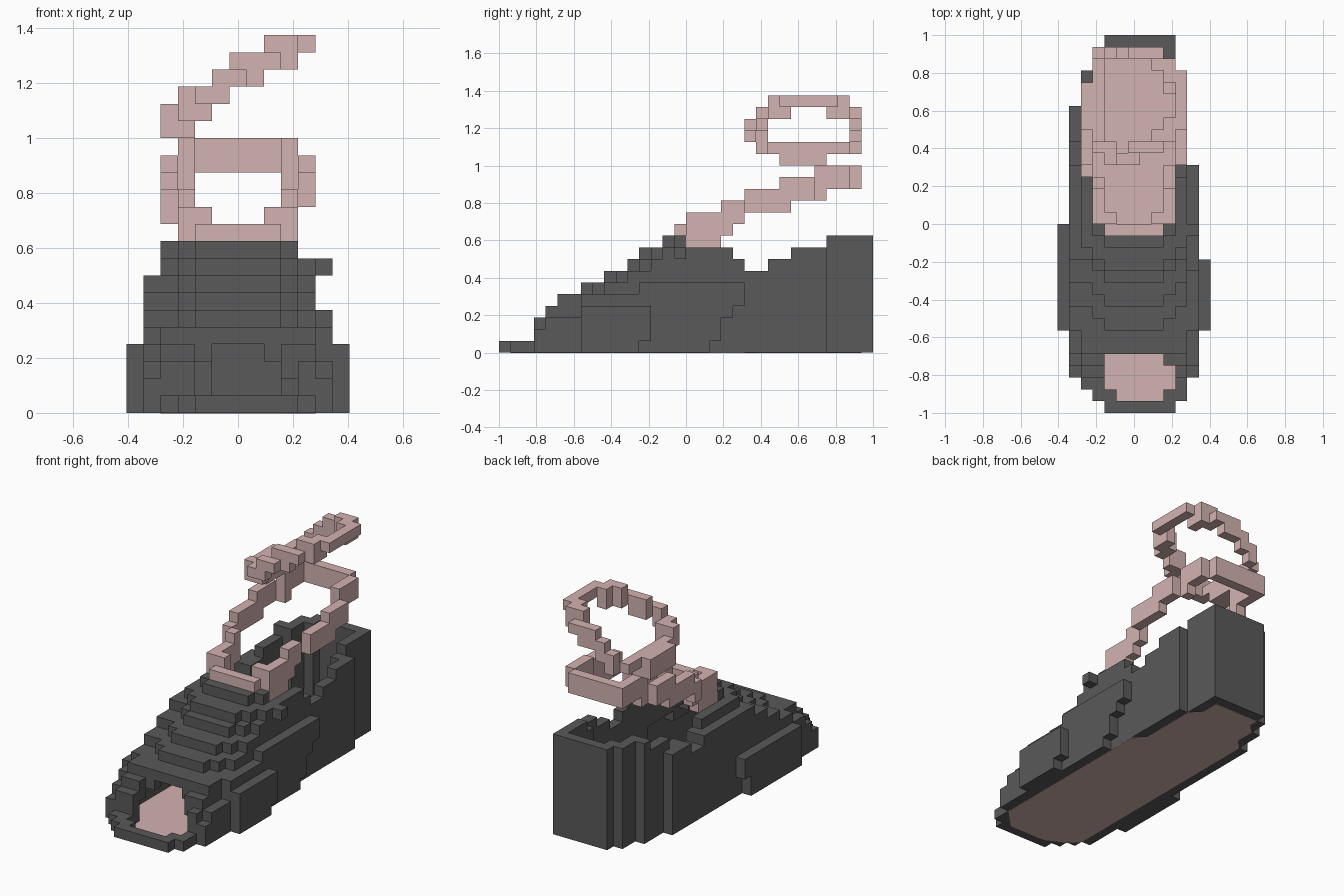
import bpy, bmesh
from mathutils import Vector

old = bpy.data.objects.get("Cube")
if old:
    bpy.data.objects.remove(old, do_unlink=True)

S = 1 / 16            # size of one block
ORIGIN = Vector((-6.5 * S, -1, 0))


def material(name, rgb):
    mat = bpy.data.materials.new(name)
    mat.use_nodes = True
    color = (*rgb, 1)
    mat.diffuse_color = color
    bsdf = mat.node_tree.nodes["Principled BSDF"]
    bsdf.inputs["Base Color"].default_value = color
    bsdf.inputs["Roughness"].default_value = 0.9
    return mat


charcoal = material("charcoal", (0.1, 0.1, 0.1))
dusty_pink = material("dusty pink", (0.65, 0.45, 0.435))


def finish(bm, name, mat):
    bmesh.ops.recalc_face_normals(bm, faces=bm.faces)
    mesh = bpy.data.meshes.new(name)
    bm.to_mesh(mesh)
    bm.free()
    mesh.materials.append(mat)
    obj = bpy.data.objects.new(name, mesh)
    bpy.context.collection.objects.link(obj)


def blocks(name, cells, mat):
    """Skin a set of block cells with its exposed faces only."""
    bm = bmesh.new()
    for cell in cells:
        for axis in range(3):
            for side in (0, 1):
                near = list(cell)
                near[axis] += 2 * side - 1
                if tuple(near) in cells:
                    continue
                ring = []
                for a, b in ((0, 0), (1, 0), (1, 1), (0, 1)):
                    p = Vector(cell)
                    p[axis] += side
                    p[(axis + 1) % 3] += a
                    p[(axis + 2) % 3] += b
                    ring.append(bm.verts.new(ORIGIN + p * S))
                if not side:
                    ring.reverse()
                bm.faces.new(ring)
    bmesh.ops.remove_doubles(bm, verts=bm.verts, dist=S / 100)
    finish(bm, name, mat)


def rows(*runs):
    """Expand (value, count) runs into one value per row."""
    return [value for value, count in runs for _ in range(count)]


# Outline of the shoe, toe to heel, and the height of each row
left = rows((4, 1), (3, 1), (2, 1), (1, 4), (0, 9), (1, 10), (2, 3), (3, 2), (4, 1))
right = rows((9, 1), (10, 2), (11, 4), (12, 6), (11, 8), (10, 7), (9, 4))
height = rows((1, 3), (3, 1), (4, 1), (5, 2), (6, 2), (7, 2), (8, 1), (9, 2),
              (10, 2), (9, 4), (8, 1), (7, 2), (8, 2), (9, 3), (10, 4))
LAST = len(left) - 1
VAMP_START, VAMP_END = 7, 15
# Bulges that start above the ground
lifted = {(11, 18): 1, (11, 19): 3, (11, 20): 4, (12, 12): 1, (0, 15): 2}


def inside(i, j):
    return 0 <= j <= LAST and left[j] <= i <= right[j]


def around(i, j):
    return [(i + a, j + b) for a in (-1, 0, 1) for b in (-1, 0, 1) if a or b]


def on_rim(i, j):
    """Wall columns, doubled where the sides bulge out."""
    bulge = i == 1 and left[j] == 0 or i == 11 and right[j] == 12
    return bulge or not all(inside(*n) for n in around(i, j))


def top(i, j):
    """Height of the upper at one column, zero over the toe and foot openings."""
    if j == 1 and 5 <= i <= 8 or 2 <= j <= 4 and 4 <= i <= 9 - (j == 4):
        return 0
    if j > VAMP_END and not (on_rim(i, j) or i in (2, 10)):
        return 0
    h = height[j]
    if VAMP_START <= j <= VAMP_END:       # steps curve back at the sides
        h = height[j - max(0, min(2, abs(i - 6) - 2))]
    if i in (0, 12):
        return min(height[j], 4)
    if i in (1, 11) and j < VAMP_START:
        h -= 1
    if i == 1:
        return min(h, 8)
    if i == 11:
        return min(h, 3 if j < VAMP_START else 5 if j < 12 else 6)
    return h


# Hollow upper: full walls round the rim, thin stepped shell over the foot
upper = set()
for j in range(LAST + 1):
    for i in range(left[j], right[j] + 1):
        t = top(i, j)
        near = around(i, j)
        if on_rim(i, j) or any(n in lifted for n in near):
            low = lifted.get((i, j), 0)
        else:
            tops = [top(*n) for n in near] + [t]
            low = max(0, min([n for n in tops if n] or [0]) - 1)
        upper.update((i, j, k) for k in range(low, t))
upper.add((11, VAMP_END, 8))      # small strap stud
blocks("shoe_upper", upper, charcoal)

# Thin insole plate with clipped corners
bm = bmesh.new()
edge = [(5, 1)]
inner = [(j, j + (j > VAMP_END)) for j in range(2, LAST)]
edge += [(max(left[j] + 1, 2), y) for j, y in inner]
edge += [(min(right[j], 11), y) for j, y in reversed(inner)]
edge.append((9, 1))
base = [bm.verts.new(ORIGIN + Vector((x * S, y * S, -0.002))) for x, y in edge]
face = bm.faces.new(base)
made = bmesh.ops.extrude_face_region(bm, geom=[face])["geom"]
bmesh.ops.translate(bm, vec=(0, 0, 0.004),
                    verts=[v for v in made if isinstance(v, bmesh.types.BMVert)])
finish(bm, "insole", dusty_pink)

# Ankle strap: a closed loop climbing towards the heel
strap = set()
for j in range(15, 31):
    if j == 15:
        columns, low, high = range(4, 9), 10, 11
    else:
        low = 9 + sum(j >= s for s in (19, 20, 21, 25, 28))
        high = 12 + sum(j >= s for s in (19, 21, 24, 27))
        if j == 16:
            columns = (3, 4, 8, 9)
        elif j == 30:
            columns = range(3, 9)
        elif 20 <= j < 27:
            columns = (2, 9 if j == 20 else 10)
        else:
            columns = (3, 9)
    strap.update((i, j, k) for i in columns for k in range(low, high))
blocks("ankle_strap", strap, dusty_pink)

# Upper strap: an oval ring tilted up towards one side,
# as runs of (column, first row, last row, lowest and highest block)
loop = set()
for i, first, last, low, high in (
        (2, 24, 27, 16, 17), (3, 24, 27, 16, 17), (3, 23, 23, 17, 17),
        (3, 22, 22, 17, 18), (3, 28, 29, 17, 17), (4, 21, 21, 18, 18),
        (4, 22, 22, 17, 18), (4, 30, 30, 17, 18), (5, 21, 21, 18, 19),
        (5, 30, 30, 18, 19), (6, 21, 21, 19, 19), (6, 22, 22, 19, 20),
        (6, 30, 30, 19, 20), (7, 22, 22, 19, 20), (7, 30, 30, 19, 20),
        (8, 22, 22, 20, 20), (8, 23, 23, 20, 21), (8, 30, 30, 20, 20),
        (8, 29, 29, 20, 21), (9, 23, 24, 20, 21), (9, 28, 29, 20, 21),
        (10, 24, 28, 21, 21)):
    loop.update((i, j, k) for j in range(first, last + 1)
                for k in range(low, high + 1))
blocks("top_strap_ring", loop, dusty_pink)
